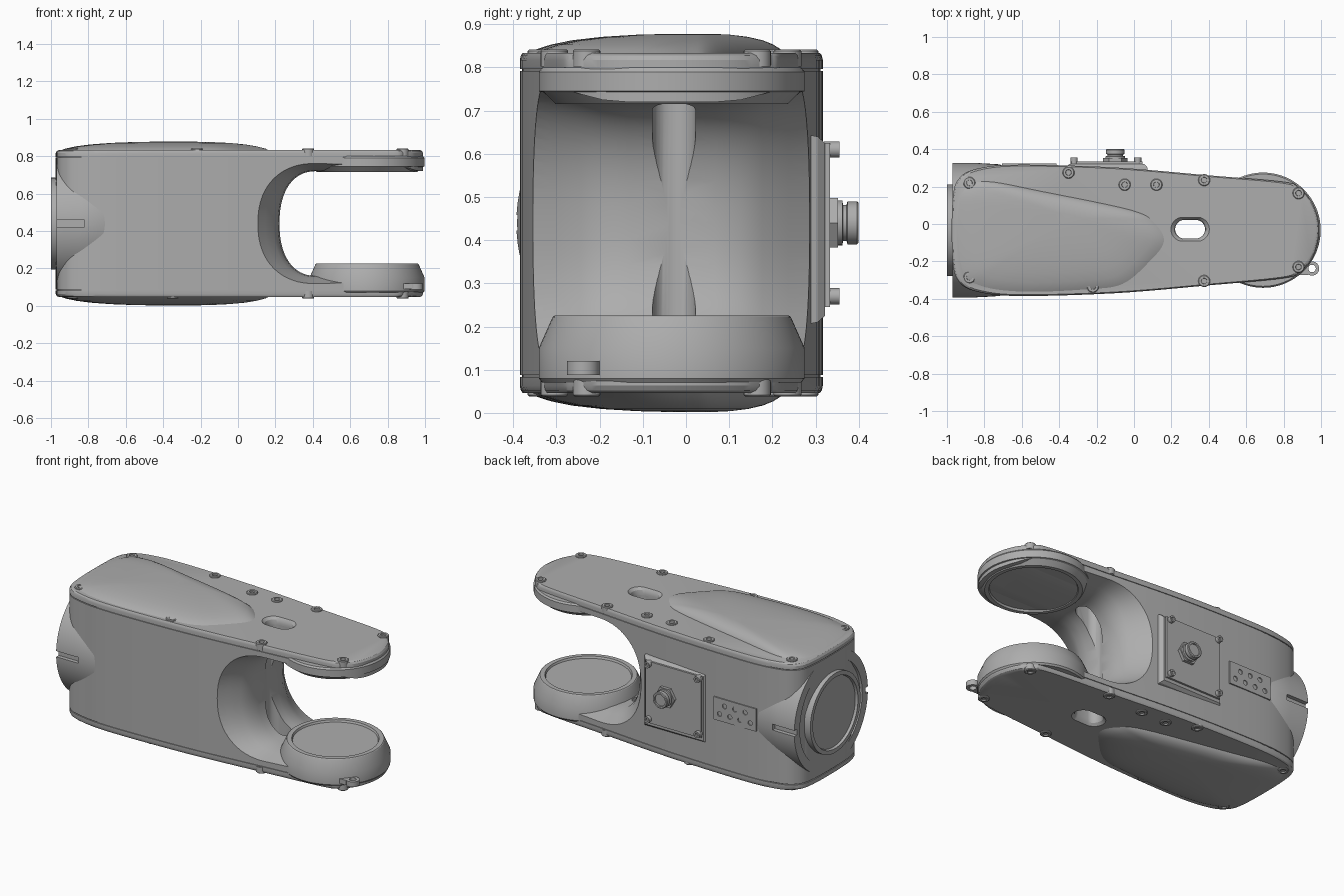
import bpy, bmesh, math
from mathutils import Vector, Matrix

if "Cube" in bpy.data.objects:
    bpy.data.objects.remove(bpy.data.objects["Cube"])

grey = bpy.data.materials.new("plain grey")
grey.use_nodes = True
grey.diffuse_color = (0.42, 0.42, 0.42, 1)
grey.node_tree.nodes["Principled BSDF"].inputs["Base Color"].default_value = grey.diffuse_color

CY, CZ, HUB_X = -0.033, 0.44, 0.69   # centre lines and hub axis


def loft(name, rings):
    """Skin a list of equal-length rings and cap both ends."""
    bm = bmesh.new()
    loops = [[bm.verts.new(p) for p in ring] for ring in rings]
    n = len(loops[0])
    for a, b in zip(loops, loops[1:]):
        for i in range(n):
            j = (i + 1) % n
            bm.faces.new((a[i], a[j], b[j], b[i]))
    bm.faces.new(loops[0])
    bm.faces.new(loops[-1])
    bmesh.ops.recalc_face_normals(bm, faces=bm.faces)
    mesh = bpy.data.meshes.new(name)
    bm.to_mesh(mesh)
    bm.free()
    mesh.materials.append(grey)
    obj = bpy.data.objects.new(name, mesh)
    bpy.context.collection.objects.link(obj)
    return obj


def lathe(name, profile, origin, axis="Z", sides=64):
    """Turn (radius, height) pairs about an axis."""
    turn = {"Z": Matrix(), "X": Matrix.Rotation(math.pi / 2, 4, "Y"),
            "Y": Matrix.Rotation(-math.pi / 2, 4, "X"), "-Z": Matrix.Rotation(math.pi, 4, "X")}[axis]
    place = Matrix.Translation(origin) @ turn
    return loft(name, [[place @ Vector((r * math.cos(k * math.tau / sides),
                                        r * math.sin(k * math.tau / sides), h))
                        for k in range(sides)] for r, h in profile])


def box(name, lo, hi):
    x0, y0, z0 = lo
    x1, y1, z1 = hi
    return loft(name, [[(x0, y0, z), (x1, y0, z), (x1, y1, z), (x0, y1, z)] for z in (z0, z1)])


def cut(obj, tool, keep_tool=False):
    mod = obj.modifiers.new("cut", "BOOLEAN")
    mod.operation, mod.solver, mod.object = "DIFFERENCE", "EXACT", tool
    bpy.context.view_layer.objects.active = obj
    bpy.ops.object.modifier_apply(modifier=mod.name)
    if not keep_tool:
        bpy.data.objects.remove(tool)


def smooth_loop(pts, steps=6):
    """Closed spline through a few plan points."""
    out, n = [], len(pts)
    for i in range(n):
        a, b, c, d = (Vector(pts[(i + k) % n]) for k in (-1, 0, 1, 2))
        for s in range(steps):
            t = s / steps
            out.append(b + 0.5 * t * ((c - a) + t * ((2 * a - 5 * b + 4 * c - d) + t * (3 * b - a - 3 * c + d))))
    return out


def scaled(loop, s, z, about=(0, CY)):
    c = Vector(about)
    return [(*(c + (p - c) * s), z) for p in loop]


def flip(rings, side):
    """Mirror rings from the top to the underside."""
    return rings if side > 0 else [[(x, y, 2 * CZ - z) for x, y, z in r] for r in rings]


# plan outline shared by the housing and both covers
plan = smooth_loop([(-0.97, 0.13), (-0.93, 0.25), (-0.82, 0.3), (-0.6, 0.317), (-0.1, 0.302), (0.4, 0.26),
                    (0.8, 0.225), (0.89, 0.19), (0.96, 0.1), (0.99, -0.03), (0.96, -0.17), (0.89, -0.255),
                    (0.8, -0.29), (0.4, -0.328), (-0.1, -0.37), (-0.6, -0.385), (-0.82, -0.366),
                    (-0.93, -0.316), (-0.97, -0.196)])
housing = loft("housing", [scaled(plan, 1, z) for z in (0.088, 0.792)])

# fork opening: wide at the flanks, narrow in the core
sections = []
for dy, xs, half in ((-0.45, 0.06, 0.335), (-0.33, 0.1, 0.33), (-0.27, 0.145, 0.315), (-0.21, 0.19, 0.298),
                     (-0.16, 0.215, 0.285), (-0.1, 0.222, 0.28), (0.1, 0.222, 0.28), (0.16, 0.215, 0.285),
                     (0.21, 0.19, 0.298), (0.27, 0.145, 0.315), (0.33, 0.1, 0.33), (0.45, 0.06, 0.335)):
    ring = [(1.2, CY + dy, CZ - half)]
    for k in range(33):
        a = math.pi * (k / 32 - 0.5)
        c, s = math.cos(a), math.sin(a)
        ring.append((0.42 - (0.42 - xs) * max(c, 0) ** 0.87, CY + dy,
                     CZ + half * math.copysign(abs(s) ** 0.87, s)))
    sections.append(ring + [(1.2, CY + dy, CZ + half)])
cut(housing, loft("fork_cutter", sections))

# oblong cable passage right through
oblong = [Vector((0.3 + math.copysign(0.03, math.cos(a)) + 0.05 * math.cos(a), -0.028 + 0.05 * math.sin(a)))
          for a in (math.tau * (k + 0.5) / 32 for k in range(32))]
passage = loft("passage_cutter", [scaled(oblong, s, z, (0.3, -0.028)) for s, z in (
    (1.35, 0.02), (1.3, 0.045), (1.08, 0.06), (1, 0.08), (1, 0.8), (1.08, 0.82), (1.3, 0.835), (1.35, 0.86))])
passage.hide_render = True
cut(housing, passage, True)

# covers with raised domes and screws
dome = smooth_loop([(-0.965, 0.08), (-0.92, 0.2), (-0.8, 0.235), (-0.5, 0.18), (0, 0.075), (0.13, 0),
                    (0.18, -0.1), (0.1, -0.21), (-0.05, -0.335), (-0.25, -0.365), (-0.6, -0.378),
                    (-0.84, -0.345), (-0.945, -0.25)])
for side, word in ((1, "top"), (-1, "bottom")):
    cover = loft(word + "_cover", flip([scaled(plan, s, z) for s, z in (
        (0.985, 0.78), (0.985, 0.797), (1, 0.797), (1, 0.817), (0.993, 0.828), (0.98, 0.834))], side))
    cut(cover, passage, True)
    loft(word + "_dome", flip([scaled(dome, s, z, (-0.33, 0.03)) for s, z in (
        (1, 0.815), (0.985, 0.828), (0.93, 0.841), (0.84, 0.853), (0.72, 0.863), (0.55, 0.871),
        (0.35, 0.876), (0.15, 0.878))], side))
    back_x, front_x = (-0.35, -0.22) if side > 0 else (-0.22, -0.35)
    spots = [(-0.88, 0.22), (back_x, 0.275), (0.375, 0.235), (0.88, 0.165), (0.88, -0.23),
             (0.375, -0.305), (front_x, -0.335), (-0.88, -0.285), (-0.05, 0.21), (0.12, 0.21)]
    for i, (x, y) in enumerate(spots):
        top = 0.842 if side > 0 else 0.038
        lathe(f"{word}_screw_{i + 1}", [(0.032, -0.04), (0.032, -0.004), (0.028, 0), (0.016, 0), (0.014, -0.012)],
              (x, y, top), "Z" if side > 0 else "-Z", 20)
bpy.data.objects.remove(passage)

# bearing hubs facing each other inside the fork
lathe("lower_hub", [(0.3, 0.07), (0.308, 0.08), (0.308, 0.15), (0.276, 0.222), (0.272, 0.225), (0.245, 0.225),
                    (0.24, 0.213)], (HUB_X, CY, 0), sides=96)
lathe("upper_hub", [(0.3, 0.8), (0.308, 0.79), (0.308, 0.745), (0.296, 0.742), (0.268, 0.715), (0.245, 0.715),
                    (0.24, 0.727)], (HUB_X, CY, 0), sides=96)

# round mounting flange on the left end, notched at both sides
flange = lathe("end_flange", [(0.215, -0.985), (0.22, -1), (0.245, -1), (0.245, -0.958), (0.3, -0.958),
                              (0.305, -0.97), (0.36, -0.97), (0.36, -0.85), (0.352, -0.72), (0.3, -0.6)],
               (0, CY, CZ), "X", 96)
for s in (-1, 1):
    y0, y1 = sorted((CY + s * 0.335, CY + s * 0.4))
    cut(flange, box("notch_cutter", (-1, y0, 0.422), (-0.82, y1, 0.458)))

# locating lug at the tip of the lower arm
lug = lathe("locating_lug", [(0.038, 0.088), (0.038, 0.12)], (0.952, -0.238, 0), sides=24)
cut(lug, lathe("lug_cutter", [(0.02, 0), (0.02, 0.2)], (0.952, -0.238, 0), sides=24))
box("lug_web", (0.85, -0.272, 0.089), (0.93, -0.2, 0.119))


def plate(name, cx, cz, layers):
    """Rectangular plate standing on the back wall; layers are (half x, half z, y)."""
    return loft(name, [[(cx + sx * hx, y, cz + sz * hz) for sx, sz in ((-1, -1), (1, -1), (1, 1), (-1, 1))]
                       for hx, hz, y in layers])


# connector panel on the back wall
plate("connector_frame", -0.145, 0.425, ((0.22, 0.22, 0.28), (0.215, 0.215, 0.305), (0.2, 0.2, 0.322)))
plate("connector_plate", -0.145, 0.435, ((0.19, 0.19, 0.31), (0.19, 0.19, 0.334)))
for x in (-0.32, 0.02):
    for z in (0.27, 0.61):
        lathe("panel_screw", [(0.019, 0.32), (0.019, 0.356), (0.01, 0.356), (0.009, 0.346)], (x, 0, z), "Y", 20)
lathe("connector_nut", [(0.066, 0.32), (0.066, 0.352)], (-0.1, 0, CZ), "Y", 6)
lathe("connector_barrel", [(0.052, 0.34), (0.052, 0.362), (0.042, 0.364), (0.042, 0.372), (0.05, 0.374),
                           (0.05, 0.396), (0.046, 0.4), (0.036, 0.4), (0.035, 0.392)], (-0.1, 0, CZ), "Y", 32)

# small drilled plate beside the panel
ports = plate("port_plate", -0.56, 0.45, ((0.145, 0.07, 0.3), (0.145, 0.07, 0.323)))
for row, z in enumerate((0.422, 0.478)):
    for k in range(4 - row):
        cut(ports, lathe("port_cutter", [(0.015, 0.308), (0.015, 0.4)], (-0.665 + 0.07 * k + 0.035 * row, 0, z), "Y", 16))

# smooth curves, keep corners crisp
bpy.ops.object.select_all(action="DESELECT")
for obj in bpy.context.scene.objects:
    if obj.type == "MESH" and grey.name in obj.data.materials:
        obj.select_set(True)
        bpy.context.view_layer.objects.active = obj
bpy.ops.object.shade_smooth_by_angle(angle=math.radians(28))
